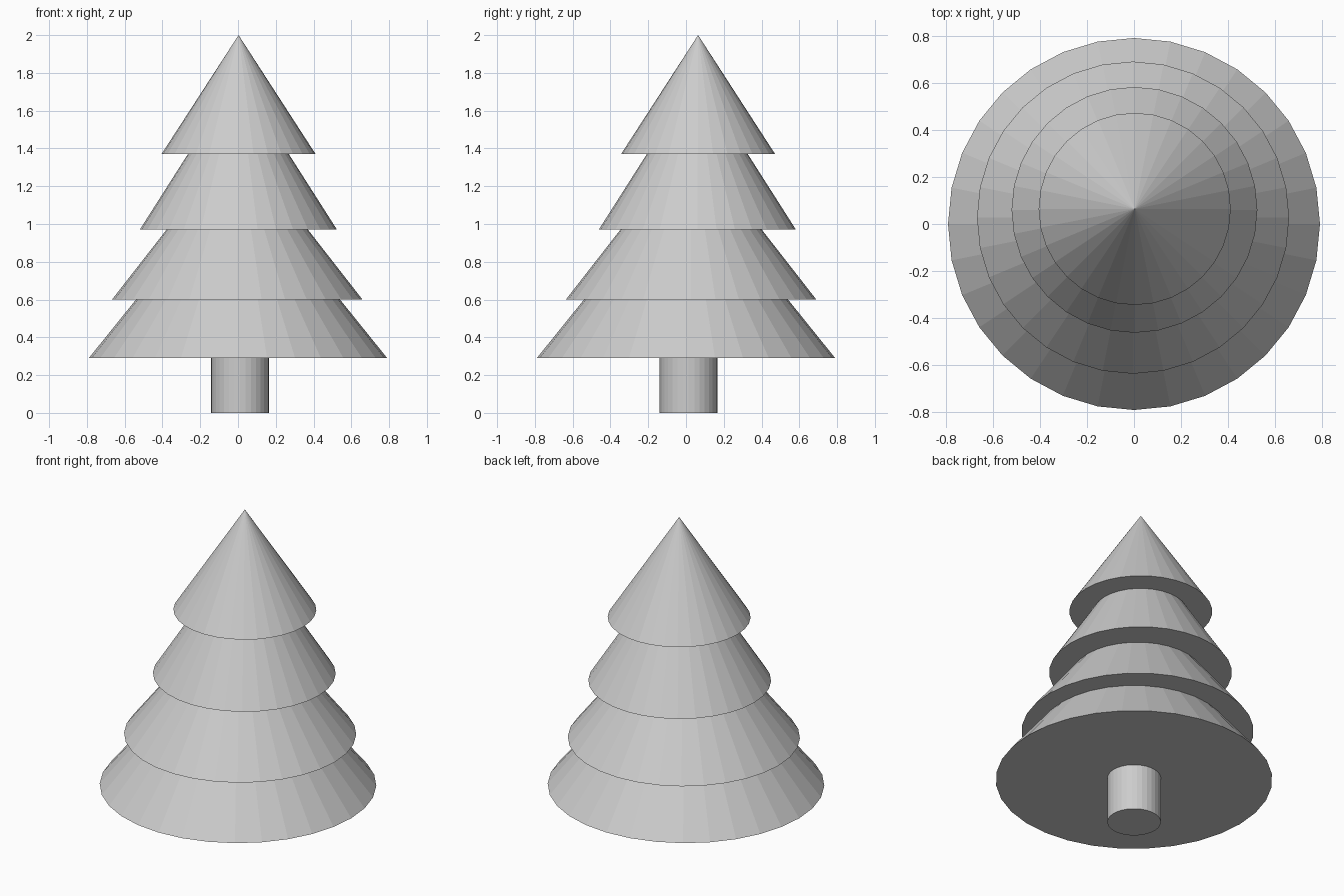
import bpy

# Remove the default cube
cube = bpy.data.objects.get("Cube")
if cube:
    bpy.data.objects.remove(cube, do_unlink=True)

# Single light grey material
COLOUR = (0.604, 0.604, 0.604, 1.0)
grey = bpy.data.materials.new("light_grey")
grey.use_nodes = True
grey.diffuse_color = COLOUR
grey.node_tree.nodes["Principled BSDF"].inputs["Base Color"].default_value = COLOUR


def add_round(name, x, y, bottom, top, radius, top_radius=0.0):
    """Flat-shaded, closed 32-sided cone or cylinder standing on z = bottom."""
    bpy.ops.mesh.primitive_cone_add(
        vertices=32, radius1=radius, radius2=top_radius, depth=top - bottom,
        location=(x, y, (bottom + top) / 2))
    obj = bpy.context.object
    obj.name = name
    obj.data.materials.append(grey)
    return obj


# Trunk, reaching up into the lowest tier
add_round("trunk", 0.011, 0.014, 0.0, 0.4, 0.153, 0.153)

# Overlapping foliage tiers: name, x, y, bottom, apex, radius
TIERS = [
    ("foliage_bottom", 0.0, 0.0, 0.29, 1.27, 0.79),
    ("foliage_lower_middle", -0.004, 0.027, 0.60, 1.45, 0.663),
    ("foliage_upper_middle", 0.002, 0.06, 0.97, 1.79, 0.522),
    ("foliage_top", 0.003, 0.064, 1.37, 2.0, 0.408),
]
for tier in TIERS:
    add_round(*tier)
